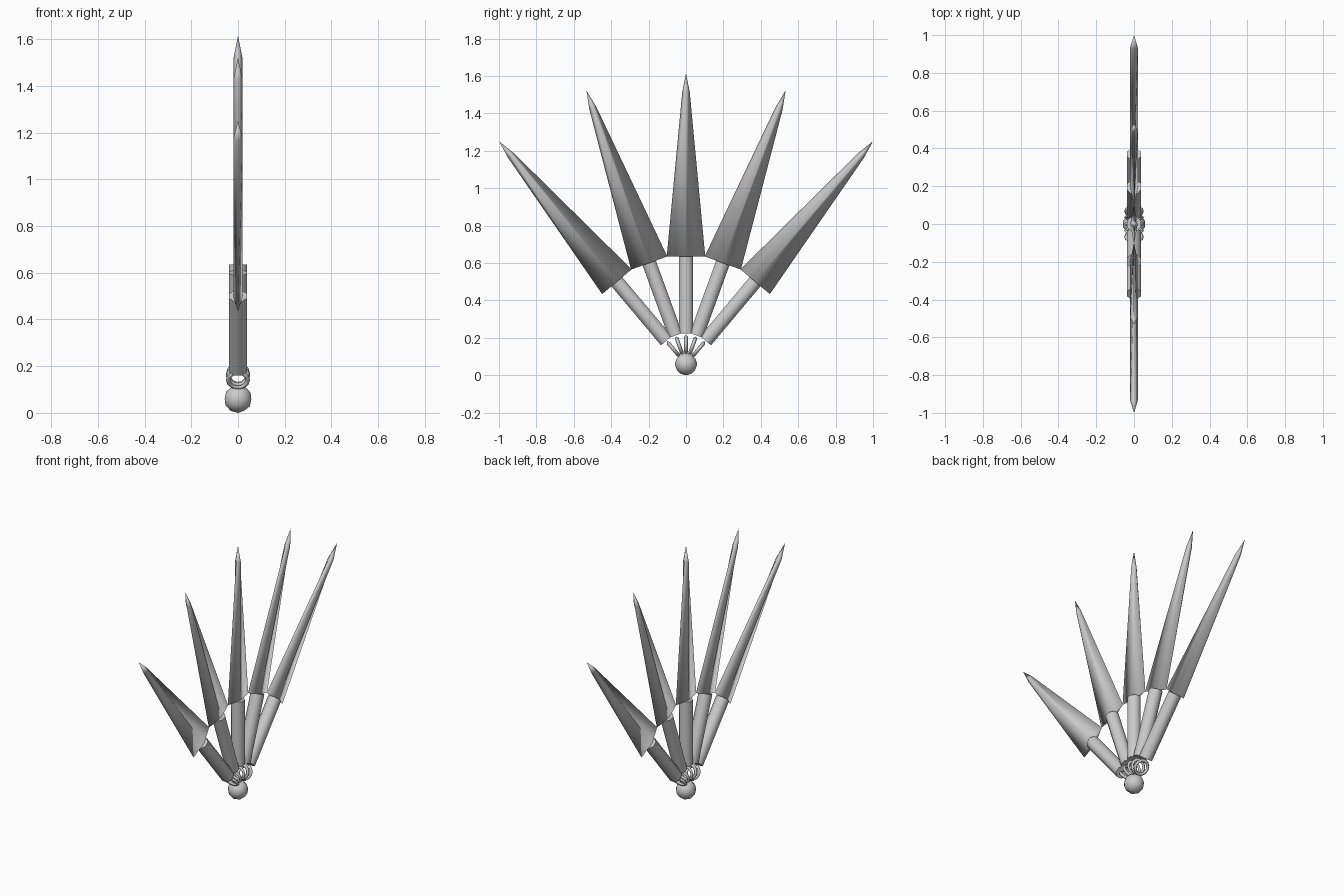
import bpy, bmesh, math
from mathutils import Matrix

cube = bpy.data.objects.get("Cube")
if cube:
    bpy.data.objects.remove(cube, do_unlink=True)

# Material
grey = bpy.data.materials.new("plain grey")
grey.use_nodes = True
grey.diffuse_color = (0.6, 0.6, 0.6, 1)
grey.node_tree.nodes["Principled BSDF"].inputs["Base Color"].default_value = (0.6, 0.6, 0.6, 1)

PIVOT_Z = 0.06
SPREAD = {"far_front": 40, "near_front": 20, "centre": 0, "near_back": -20, "far_back": -40}


def finish(bm, name, angle=0, sharp=None):
    """Turn a radial part around the pivot and link it into the scene."""
    bmesh.ops.recalc_face_normals(bm, faces=bm.faces)
    mesh = bpy.data.meshes.new(name)
    bm.to_mesh(mesh)
    bm.free()
    mesh.materials.append(grey)
    obj = bpy.data.objects.new(name, mesh)
    obj.matrix_world = Matrix.Translation((0, 0, PIVOT_Z)) @ Matrix.Rotation(math.radians(angle), 4, "X")
    bpy.context.collection.objects.link(obj)
    for poly in mesh.polygons:
        poly.use_smooth = True
    if sharp:
        mesh.set_sharp_from_angle(angle=math.radians(sharp))
    return obj


def blade(name, angle):
    # Diamond section, even thickness, narrowing in width to a short point
    bm = bmesh.new()
    rings = []
    for r, half_width in ((0.575, 0.103), (1.455, 0.02)):
        rings.append([bm.verts.new(p) for p in
                      ((0.02, 0, r), (0, half_width, r), (-0.02, 0, r), (0, -half_width, r))])
    tip = bm.verts.new((0, 0, 1.556))
    low, high = rings
    bm.faces.new(low[::-1])
    for i in range(4):
        j = (i + 1) % 4
        bm.faces.new((low[i], low[j], high[j], high[i]))
        bm.faces.new((high[i], high[j], tip))
    finish(bm, name, angle)


def shaft(name, angle):
    # Straight eight-sided rod
    bm = bmesh.new()
    length = 0.412
    place = Matrix.Translation((0, 0, 0.163 + length / 2)) @ Matrix.Rotation(math.pi / 8, 4, "Z")
    bmesh.ops.create_cone(bm, cap_ends=True, segments=8, radius1=0.041, radius2=0.041,
                          depth=length, matrix=place)
    finish(bm, name, angle, 50)


def link(name, angle):
    # Ring with a diamond section, standing edge-on to the fan
    bm = bmesh.new()
    steps, major, minor = 12, 0.042, 0.01
    loops = []
    for i in range(steps):
        a = math.tau * i / steps
        loop = []
        for k in range(4):
            b = math.tau * k / 4
            rad = major + minor * math.cos(b)
            loop.append(bm.verts.new((rad * math.cos(a), minor * math.sin(b), 0.105 + rad * math.sin(a))))
        loops.append(loop)
    for i in range(steps):
        here, there = loops[i], loops[(i + 1) % steps]
        for k in range(4):
            m = (k + 1) % 4
            bm.faces.new((here[k], here[m], there[m], there[k]))
    finish(bm, name, angle)


# Fan of five blades on linked shafts
for side, degrees in SPREAD.items():
    blade(side + "_blade", degrees)
    shaft(side + "_shaft", degrees)
    link(side + "_link_ring", degrees)

# Ball at the hub
ball = bmesh.new()
bmesh.ops.create_icosphere(ball, subdivisions=2, radius=0.06)
finish(ball, "hub_ball")
